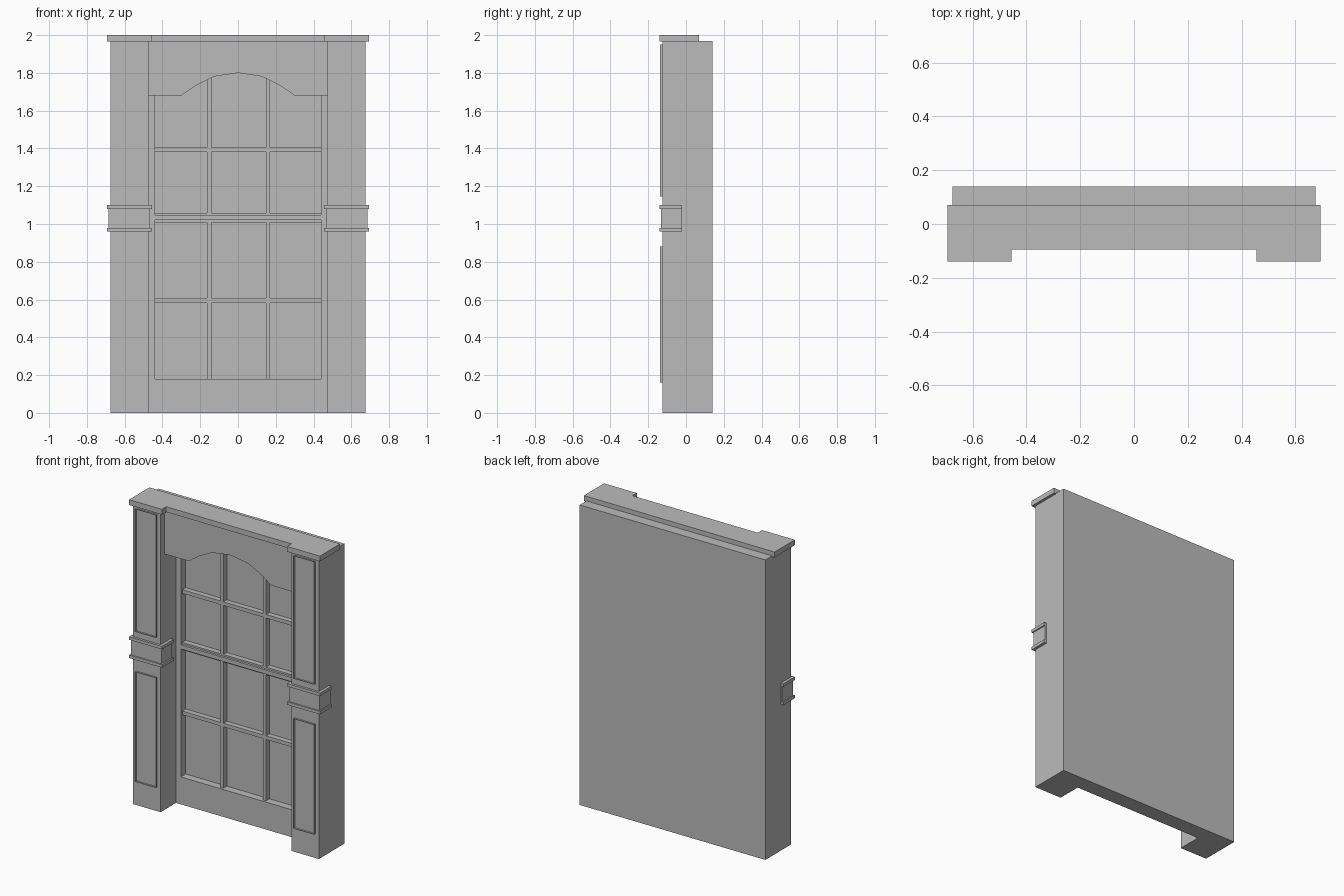
import bpy, bmesh

cube = bpy.data.objects.get("Cube")
if cube:
    bpy.data.objects.remove(cube, do_unlink=True)

# Single plain grey material
grey = bpy.data.materials.new("plain_grey")
grey.use_nodes = True
COLOUR = (0.5, 0.5, 0.5, 1)
grey.diffuse_color = COLOUR
grey.node_tree.nodes["Principled BSDF"].inputs["Base Color"].default_value = COLOUR


def finish(name, bm):
    bmesh.ops.recalc_face_normals(bm, faces=bm.faces)
    mesh = bpy.data.meshes.new(name)
    bm.to_mesh(mesh)
    bm.free()
    mesh.materials.append(grey)
    obj = bpy.data.objects.new(name, mesh)
    bpy.context.collection.objects.link(obj)
    return obj


def box(name, x, y, z):
    bm = bmesh.new()
    bmesh.ops.create_cube(bm, size=1)
    for v in bm.verts:
        for i, (lo, hi) in enumerate((x, y, z)):
            v.co[i] = lo if v.co[i] < 0 else hi
    return finish(name, bm)


def prism(name, outline, axis, lo, hi):
    """Extrude a 2D outline along y (axis 1) or z (axis 2)."""
    bm = bmesh.new()
    verts = [bm.verts.new((a, lo, b) if axis == 1 else (a, b, lo)) for a, b in outline]
    face = bm.faces.new(verts)
    out = bmesh.ops.extrude_face_region(bm, geom=[face])
    for v in out["geom"]:
        if isinstance(v, bmesh.types.BMVert):
            v.co[axis] = hi
    return finish(name, bm)


def panel_frame(name, x, z):
    """Thin raised moulding around a pillar panel."""
    bm = bmesh.new()
    corners = [(x[0], z[0]), (x[1], z[0]), (x[1], z[1]), (x[0], z[1])]
    face = bm.faces.new([bm.verts.new((a, -0.125, b)) for a, b in corners])
    bmesh.ops.inset_region(bm, faces=[face], thickness=0.012, use_boundary=True)
    bmesh.ops.delete(bm, geom=[face], context="FACES_ONLY")
    out = bmesh.ops.extrude_face_region(bm, geom=bm.faces[:])
    for v in out["geom"]:
        if isinstance(v, bmesh.types.BMVert):
            v.co.y = -0.138
    return finish(name, bm)


BACK, PANE, DOOR, BAR = 0.14, 0.085, 0.035, 0.05
HALF, INNER, TOP = 0.675, 0.475, 1.97

# Back slab, whose front face forms the panes
box("back_slab", (-HALF, HALF), (PANE, BACK), (0, TOP))

# Pillars with panels and a banded belt
for side, name in ((-1, "right"), (1, "left")):
    def span(a, b):
        return tuple(sorted((side * a, side * b)))
    box(name + "_pillar", span(INNER, HALF), (-0.125, PANE), (0, TOP))
    panel_frame(name + "_upper_panel", span(0.5, 0.65), (1.145, 1.95))
    panel_frame(name + "_lower_panel", span(0.5, 0.65), (0.16, 0.88))
    box(name + "_belt", span(0.465, 0.685), (-0.132, -0.02), (0.97, 1.09))
    for level, z in (("lower", 0.96), ("upper", 1.08)):
        box(f"{name}_{level}_band", span(0.455, 0.693), (-0.14, -0.02), (z, z + 0.02))
    box(name + "_door_stile", span(0.44, INNER), (DOOR, PANE), (0, 1.75))

# Door rails and glazing bars
box("bottom_rail", (-0.44, 0.44), (DOOR, PANE), (0, 0.18))
box("middle_rail", (-0.44, 0.44), (DOOR, PANE), (1.02, 1.047))
box("middle_rail_step", (-0.44, 0.44), (BAR, PANE), (1.008, 1.058))
for z in (0.583, 1.38):
    box("horizontal_bar", (-0.44, 0.44), (BAR, PANE), (z, z + 0.024))
for x in (-0.152, 0.158):
    box("vertical_bar", (x - 0.011, x + 0.011), (BAR, PANE), (0.18, 1.85))

# Arched lintel
half_arch = [(0.13, 1.78), (0.22, 1.735), (0.3, 1.68), (INNER, 1.68), (INNER, TOP)]
arch = [(-x, z) for x, z in reversed(half_arch)] + [(0, 1.8)] + half_arch
prism("arched_lintel", arch, 1, -0.083, PANE)

# Cornice that steps forward over each pillar
half_cap = [(0.455, -0.095), (0.455, -0.14), (0.693, -0.14), (0.693, 0.07)]
cap = [(-x, y) for x, y in reversed(half_cap)] + half_cap
prism("cornice", cap, 2, 1.965, 2.0)
